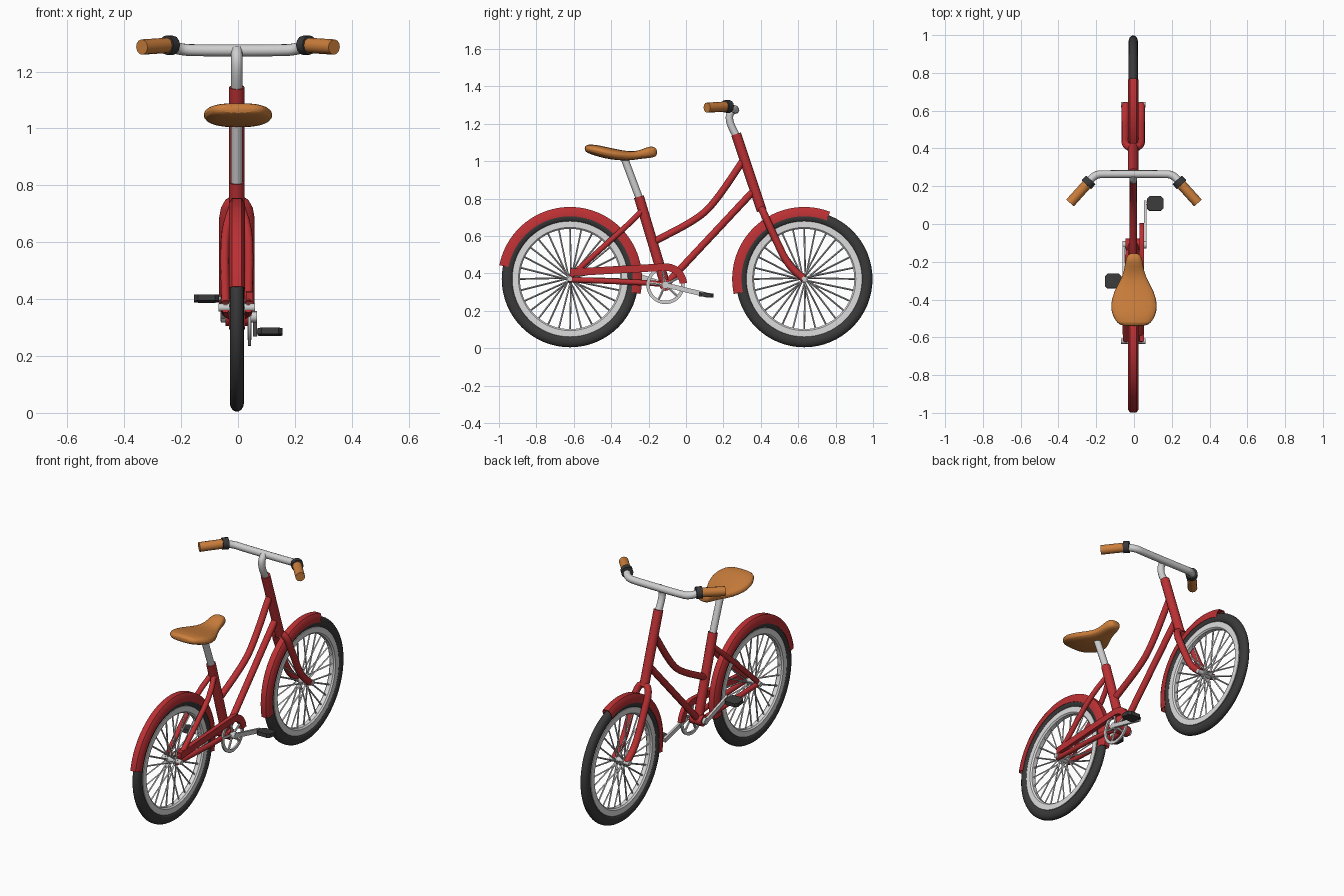
import bpy, bmesh, math
from mathutils import Vector

if "Cube" in bpy.data.objects:
    bpy.data.objects.remove(bpy.data.objects["Cube"])


def material(name, rgb):
    m = bpy.data.materials.new(name)
    m.diffuse_color = (*rgb, 1)
    m.use_nodes = True
    m.node_tree.nodes["Principled BSDF"].inputs["Base Color"].default_value = m.diffuse_color
    return m


RED = material("red paint", (0.50, 0.030, 0.034))
TAN = material("tan leather", (0.60, 0.21, 0.045))
BLACK = material("black rubber", (0.042, 0.042, 0.042))
SILVER = material("silver metal", (0.62, 0.62, 0.62))
WHITE = material("white rim", (0.72, 0.72, 0.72))

CX = -0.004                      # wheel plane
FRONT, REAR = (0.632, 0.37), (-0.62, 0.37)
CRANK = (-0.11, 0.338)


def finish(name, bm, mat):
    bmesh.ops.recalc_face_normals(bm, faces=bm.faces)
    me = bpy.data.meshes.new(name)
    bm.to_mesh(me)
    bm.free()
    ob = bpy.data.objects.new(name, me)
    bpy.context.collection.objects.link(ob)
    me.materials.append(mat)
    return ob


def rounded(pts, times):
    """Corner cutting that keeps the end points."""
    pts = [Vector(p) for p in pts]
    for _ in range(times):
        new = [pts[0]]
        for a, b in zip(pts, pts[1:]):
            new += [a.lerp(b, 0.25), a.lerp(b, 0.75)]
        pts = new + [pts[-1]]
    return pts


def tubes(name, paths, radius, mat, smooth=0, res=4):
    cu = bpy.data.curves.new(name, 'CURVE')
    cu.dimensions = '3D'
    cu.bevel_depth, cu.bevel_resolution, cu.use_fill_caps = radius, res, True
    for path in paths:
        pts = rounded(path, smooth)
        sp = cu.splines.new('POLY')
        sp.points.add(len(pts) - 1)
        for q, p in zip(sp.points, pts):
            q.co = (*p, 1)
    ob = bpy.data.objects.new(name, cu)
    bpy.context.collection.objects.link(ob)
    cu.materials.append(mat)
    bpy.ops.object.select_all(action='DESELECT')
    ob.select_set(True)
    bpy.context.view_layer.objects.active = ob
    bpy.ops.object.convert(target='MESH')
    return ob


def lathe(name, profile, centre, mat, x=CX, a0=0, a1=360, steps=64):
    """Turn a closed (x, radius) profile about an axle along x."""
    bm = bmesh.new()
    full = a1 - a0 == 360
    rings = []
    for i in range(steps if full else steps + 1):
        a = math.radians(a0 + (a1 - a0) * i / steps)
        rings.append([bm.verts.new((x + px, centre[0] + r * math.cos(a),
                                    centre[1] + r * math.sin(a))) for px, r in profile])
    n = len(profile)
    for i in range(steps):
        p, q = rings[i], rings[(i + 1) % len(rings)]
        for j in range(n):
            bm.faces.new((p[j], p[(j + 1) % n], q[(j + 1) % n], q[j]))
    if not full:
        bm.faces.new(rings[0])
        bm.faces.new(rings[-1])
    return finish(name, bm, mat)


def box(name, size, loc, angle, mat, bevel=0):
    bm = bmesh.new()
    bmesh.ops.create_cube(bm, size=1)
    for v in bm.verts:
        v.co = Vector((v.co.x * size[0], v.co.y * size[1], v.co.z * size[2]))
    if bevel:
        upright = [e for e in bm.edges if abs(e.verts[0].co.z - e.verts[1].co.z) > 0.005]
        bmesh.ops.bevel(bm, geom=upright, offset=bevel, segments=1, affect='EDGES')
    ob = finish(name, bm, mat)
    ob.location, ob.rotation_euler = loc, (angle, 0, 0)
    return ob


# Wheels: tyre, rim, spokes, hub, axle
for label, c in (("front", FRONT), ("rear", REAR)):
    tyre = [(0.025 * math.cos(t), 0.334 + 0.032 * math.sin(t))
            for t in (math.tau * k / 14 for k in range(14))]
    lathe(label + "_tyre", tyre, c, BLACK)
    lathe(label + "_rim", [(-0.020, 0.309), (-0.020, 0.276), (-0.012, 0.268),
                           (0.012, 0.268), (0.020, 0.276), (0.020, 0.309)], c, WHITE)
    spokes = []
    for k in range(28):
        a = math.tau * k / 28
        b = a + (0.35 if k % 4 < 2 else -0.35)
        side = 0.022 if k % 2 else -0.022
        spokes.append([(CX + side, c[0] + 0.016 * math.cos(b), c[1] + 0.016 * math.sin(b)),
                       (CX, c[0] + 0.272 * math.cos(a), c[1] + 0.272 * math.sin(a))])
    tubes(label + "_spokes", spokes, 0.0048, SILVER, res=0)
    tubes(label + "_hub", [[(CX - 0.028, *c), (CX + 0.028, *c)]], 0.02, SILVER)
    tubes(label + "_axle", [[(CX - 0.064, *c), (CX + 0.064, *c)]], 0.014, SILVER)

# Fenders: thin channel section over part of each wheel
channel = [(-0.028, 0.335), (-0.028, 0.368), (-0.017, 0.385), (0.017, 0.385), (0.028, 0.368),
           (0.028, 0.335), (0.0255, 0.335), (0.0255, 0.366), (0.015, 0.380),
           (-0.015, 0.380), (-0.0255, 0.366), (-0.0255, 0.335)]
lathe("front_fender", channel, FRONT, RED, a0=69, a1=192, steps=36)
lathe("rear_fender", channel, REAR, RED, a0=-12, a1=169, steps=48)

# Frame
tubes("head_tube", [[(CX, 0.268, 1.145), (CX, 0.405, 0.735)]], 0.027, RED)
tubes("seat_tube", [[(CX, -0.252, 0.81), (CX, *CRANK)]], 0.027, RED)
tubes("down_tube", [[(CX, 0.365, 0.845), (CX, *CRANK)]], 0.019, RED)
tubes("top_tube", [[(CX, 0.31, 1.01), (CX, 0.155, 0.78), (CX, 0.06, 0.69), (CX, -0.17, 0.57)]],
      0.019, RED, smooth=2)
tubes("bottom_bracket", [[(CX - 0.04, *CRANK), (CX + 0.04, *CRANK)]], 0.032, RED)
tubes("seat_stays", [[(CX + s * 0.040, -0.615, 0.385), (CX + s * 0.044, -0.40, 0.58),
                      (CX + s * 0.036, -0.31, 0.66), (CX + s * 0.010, -0.235, 0.735)]
                     for s in (-1, 1)], 0.015, RED, smooth=1)
tubes("chain_stays", [[(CX + s * 0.040, -0.63, 0.367), (CX + s * 0.040, -0.25, 0.352),
                       (CX + s * 0.02, CRANK[0], 0.342)] for s in (-1, 1)], 0.015, RED, smooth=1)

# Fork: one bent tube running up one leg, across the crown and down the other
leg = [(0.042, *FRONT), (0.042, 0.545, 0.445), (0.042, 0.475, 0.59), (0.042, 0.405, 0.745)]
tubes("fork", [[(CX + x, y, z) for x, y, z in leg] +
               [(CX - x, y, z) for x, y, z in reversed(leg)]], 0.02, RED, smooth=2)

# Handlebar group
tubes("stem", [[(CX, 0.272, 1.13), (CX, 0.235, 1.20), (CX, 0.23, 1.25), (CX, 0.258, 1.276)]],
      0.02, SILVER, smooth=2)
half = [(0.15, 0.264, 1.274), (0.205, 0.262, 1.278), (0.25, 0.212, 1.293)]
tubes("handlebar", [[(-x, y, z) for x, y, z in reversed(half)] + half], 0.021, SILVER, smooth=2)
for s, side in ((-1, "left"), (1, "right")):
    tubes(side + "_collar", [[(s * 0.229, 0.233, 1.292), (s * 0.252, 0.208, 1.293)]],
          0.034, BLACK)
    grip = tubes(side + "_grip", [[(s * 0.246, 0.214, 1.292), (s * 0.338, 0.112, 1.286)]],
                 0.027, TAN)
    mod = grip.modifiers.new("round_end", 'BEVEL')
    mod.width, mod.segments, mod.angle_limit = 0.008, 2, math.radians(60)

# Seat post and lofted saddle: (y, half width, top, bottom)
tubes("seat_post", [[(CX, -0.335, 1.03), (CX, -0.245, 0.79)]], 0.02, SILVER)
stations = [(-0.542, 0.060, 1.078, 1.055), (-0.525, 0.092, 1.091, 1.042),
            (-0.48, 0.118, 1.088, 1.027), (-0.43, 0.127, 1.077, 1.013),
            (-0.36, 0.110, 1.062, 1.003), (-0.30, 0.074, 1.051, 1.003),
            (-0.25, 0.053, 1.056, 1.011), (-0.20, 0.047, 1.080, 1.016),
            (-0.17, 0.039, 1.079, 1.020), (-0.154, 0.022, 1.062, 1.032)]
bm = bmesh.new()
rings = []
for y, w, top, bottom in stations:
    ring = []
    for k in range(16):
        t = math.tau * k / 16
        cx, sz = math.cos(t), math.sin(t)
        ring.append(bm.verts.new((math.copysign(abs(cx) ** 0.75, cx) * w, y, (top + bottom) / 2
                                  + math.copysign(abs(sz) ** 0.75, sz) * (top - bottom) / 2)))
    rings.append(ring)
for p, q in zip(rings, rings[1:]):
    for j in range(16):
        bm.faces.new((p[j], p[(j + 1) % 16], q[(j + 1) % 16], q[j]))
bm.faces.new(rings[0])
bm.faces.new(rings[-1])
saddle = finish("saddle", bm, TAN)
saddle.modifiers.new("smooth", 'SUBSURF').levels = 1

# Chain guard: flat band that hooks round the chainring
centre_line = [(-0.62, 0.405, 93)]
for k in range(13):
    a = 97 - 92 * k / 12
    centre_line.append((CRANK[0] + 0.096 * math.cos(math.radians(a)),
                        CRANK[1] + 0.096 * math.sin(math.radians(a)), a))
bm = bmesh.new()
rings = []
for y, z, a in centre_line:
    dy, dz = 0.020 * math.cos(math.radians(a)), 0.020 * math.sin(math.radians(a))
    rings.append([bm.verts.new((x, y + d * dy, z + d * dz))
                  for x, d in ((0.028, -1), (0.052, -1), (0.052, 1), (0.028, 1))])
for p, q in zip(rings, rings[1:]):
    for j in range(4):
        bm.faces.new((p[j], p[(j + 1) % 4], q[(j + 1) % 4], q[j]))
bm.faces.new(rings[0])
bm.faces.new(rings[-1])
finish("chain_guard", bm, RED)

# Chainring with five arms
lathe("chainring", [(-0.005, 0.084), (0.005, 0.084), (0.005, 0.102), (-0.005, 0.102)],
      CRANK, SILVER, x=0.04, steps=40)
tubes("chainring_arms", [[(0.04, *CRANK), (0.04, CRANK[0] + 0.09 * math.cos(a),
                                          CRANK[1] + 0.09 * math.sin(a))]
                         for a in (0.5 + math.tau * k / 5 for k in range(5))], 0.007, SILVER, res=1)
tubes("crank_axle", [[(-0.06, *CRANK), (0.066, *CRANK)]], 0.02, SILVER)

# Crank arms and pedals
for side, x, px, end in (("right", 0.060, 0.112, (0.108, 0.285)),
                         ("left", -0.055, -0.11, (-0.302, 0.402))):
    dy, dz = end[0] - CRANK[0], end[1] - CRANK[1]
    box(side + "_crank", (0.014, math.hypot(dy, dz) + 0.03, 0.026),
        (x, (CRANK[0] + end[0]) / 2, (CRANK[1] + end[1]) / 2), math.atan2(dz, dy), SILVER)
    tubes(side + "_pedal_axle", [[(x, *end), (px, *end)]], 0.008, SILVER)
    box(side + "_pedal", (0.088, 0.078, 0.022), (px, *end), -0.1, BLACK, bevel=0.014)

# Smooth shading with sharp edges kept
bpy.ops.object.select_all(action='SELECT')
bpy.context.view_layer.objects.active = saddle
bpy.ops.object.shade_smooth_by_angle(angle=math.radians(35))
